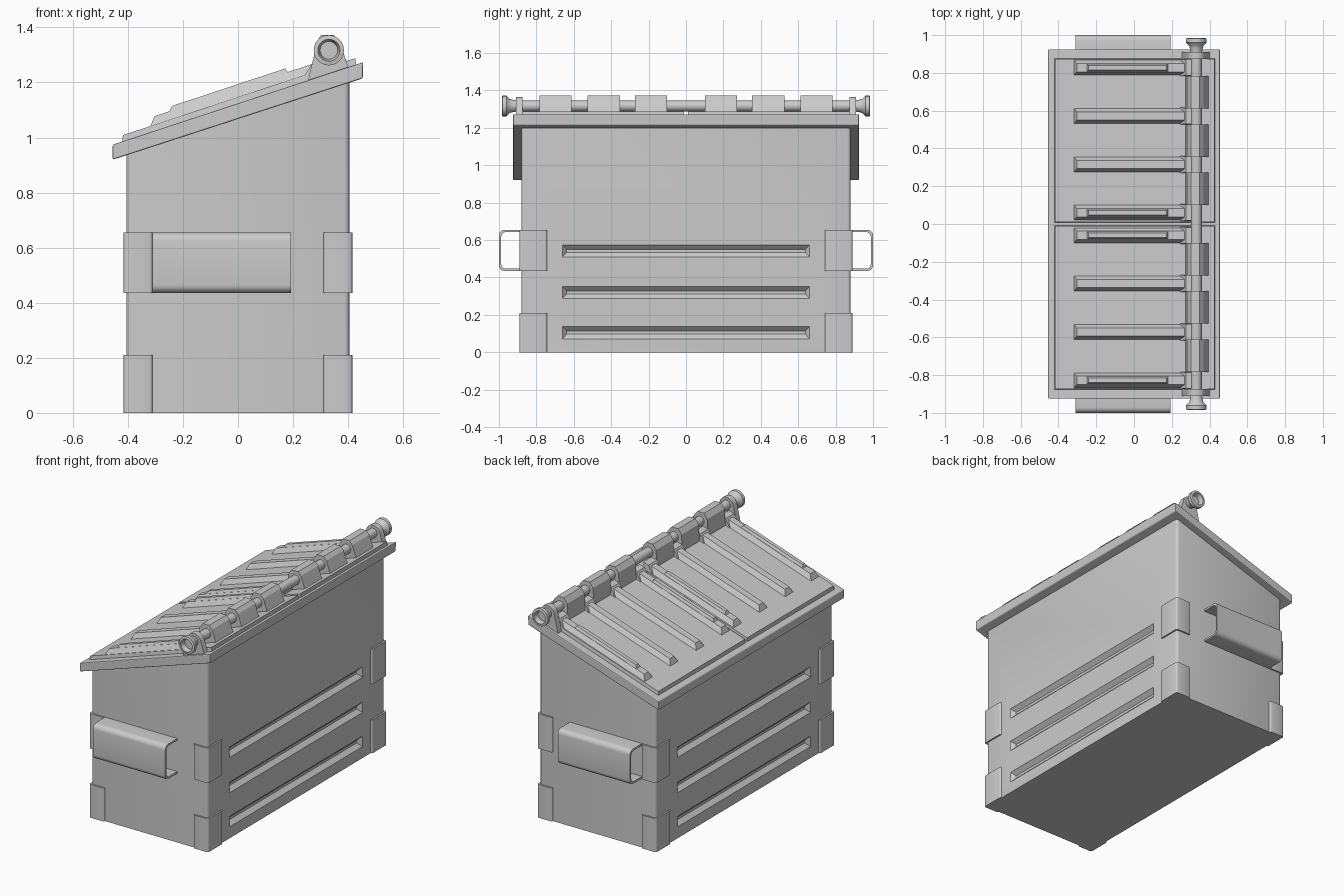
import bpy, bmesh, math

if "Cube" in bpy.data.objects:
    bpy.data.objects.remove(bpy.data.objects["Cube"])

SLOPE = 0.331


def top(x):
    """Height of the sloping rim surface at x."""
    return 1.125 + SLOPE * x


def finish(name, bm, smooth=False):
    bmesh.ops.recalc_face_normals(bm, faces=bm.faces)
    me = bpy.data.meshes.new(name)
    bm.to_mesh(me)
    bm.free()
    ob = bpy.data.objects.new(name, me)
    bpy.context.collection.objects.link(ob)
    bpy.ops.object.select_all(action='DESELECT')
    bpy.context.view_layer.objects.active = ob
    ob.select_set(True)
    if smooth:
        bpy.ops.object.shade_smooth_by_angle(angle=math.radians(35))
    return ob


def prism(name, pts, y0, y1, bevel=0, upright=False, smooth=False):
    """Extrude an xz profile along y; optionally bevel (upright = vertical edges only)."""
    bm = bmesh.new()
    face = bm.faces.new([bm.verts.new((x, y0, z)) for x, z in pts])
    ext = bmesh.ops.extrude_face_region(bm, geom=[face])
    for v in ext['geom']:
        if isinstance(v, bmesh.types.BMVert):
            v.co.y = y1
    if bevel:
        edges = [e for e in bm.edges if not upright or
                 (e.verts[0].co - e.verts[1].co).xy.length < 1e-4]
        bmesh.ops.bevel(bm, geom=edges, offset=bevel, segments=3 if upright else 2,
                        profile=0.5, affect='EDGES')
    return finish(name, bm, smooth)


def frustum(name, base, cap, place):
    """Join two rectangles (u0, u1, v0, v1, height), mapped to space by place(u, v, h)."""
    bm = bmesh.new()
    rings = []
    for u0, u1, v0, v1, h in (base, cap):
        rings.append([bm.verts.new(place(u, v, h)) for u, v in
                      ((u0, v0), (u1, v0), (u1, v1), (u0, v1))])
    a, b = rings
    bm.faces.new(a)
    bm.faces.new(b)
    for i in range(4):
        j = (i + 1) % 4
        bm.faces.new((a[i], a[j], b[j], b[i]))
    return finish(name, bm)


def lathe(name, profile, centre, sign=1, sides=24):
    """Revolve (radius, y) points about an axis parallel to y."""
    bm = bmesh.new()
    vs = [bm.verts.new((centre[0] + r, sign * y, centre[1])) for r, y in profile]
    es = [bm.edges.new(p) for p in zip(vs, vs[1:])]
    bmesh.ops.spin(bm, geom=vs + es, cent=(centre[0], 0, centre[1]), axis=(0, 1, 0),
                   angle=2 * math.pi, steps=sides, use_merge=True)
    bmesh.ops.remove_doubles(bm, verts=bm.verts, dist=1e-5)
    return finish(name, bm, True)


def on_lid(u, v, h):
    return (u, v, top(u) + h)


# Body with sloping top
body = prism('body', [(-0.405, 0), (0.405, 0), (0.405, top(0.405) - 0.03),
                      (-0.405, top(-0.405) - 0.03)], -0.88, 0.88, 0.018, True, True)

# Pressed grooves on both long sides
for s in (-1, 1):
    for z in (0.105, 0.32, 0.542):
        def on_side(u, v, h, s=s):
            return (s * (0.405 + h), u, v)
        # Extend the slanted walls slightly outside for a clean cut
        cut = frustum('groove_cutter', (-0.67, 0.67, z - 0.043, z + 0.043, 0.01),
                      (-0.638, 0.638, z - 0.008, z + 0.008, -0.025), on_side)
        cut.hide_render = True
        bpy.context.view_layer.objects.active = body
        mod = body.modifiers.new('groove', 'BOOLEAN')
        mod.operation, mod.object, mod.solver = 'DIFFERENCE', cut, 'EXACT'
        bpy.ops.object.modifier_apply(modifier=mod.name)
        bpy.data.objects.remove(cut)

# Rim around the top
prism('rim', [(-0.455, top(-0.455) - 0.055), (0.453, top(0.453) - 0.06),
              (0.455, top(0.45)), (-0.455, top(-0.455))], -0.925, 0.925, 0.005)

# Corner plates, low and mid height
for sx in (-1, 1):
    for sy in (-1, 1):
        for z0, z1 in ((0, 0.21), (0.435, 0.655)):
            x0, x1 = sorted((sx * 0.31, sx * 0.415))
            y0, y1 = sorted((sy * 0.742, sy * 0.89))
            prism('corner_plate', [(x0, z0), (x1, z0), (x1, z1), (x0, z1)],
                  y0, y1, 0.012, True, True)

# Fork sleeves: open C section welded to each end wall
for s in (-1, 1):
    path = [(0.872, 0.435)]
    for cz, a0 in ((0.465, -90), (0.625, 0)):
        for k in range(6):
            a = math.radians(a0 + 18 * k)
            path.append((0.97 + 0.03 * math.cos(a), cz + 0.03 * math.sin(a)))
    path.append((0.872, 0.655))
    inner = [(0.872 if y < 0.88 else 0.935 + (y - 0.935) * 0.82,
              0.545 + (z - 0.545) * 0.89) for y, z in path]
    bm = bmesh.new()
    grid = [[[bm.verts.new((x, s * y, z)) for y, z in p] for p in (path, inner)]
            for x in (-0.31, 0.193)]
    for i in range(len(path) - 1):
        (a, b), (c, d) = grid
        for p, q in ((a, c), (c, d), (d, b), (b, a)):
            bm.faces.new((p[i], p[i + 1], q[i + 1], q[i]))
    finish('fork_sleeve', bm, True)

HINGE = (0.33, 1.317)
for s in (-1, 1):
    # Lid panel
    frustum('lid_panel', (-0.422, 0.43, s * 0.008, s * 0.877, -0.01),
            (-0.418, 0.426, s * 0.011, s * 0.873, 0.022), on_lid)

    # Lid ribs; the outermost and innermost carry a second raised step
    for i, y in enumerate((0.06, 0.315, 0.572, 0.828)):
        y *= s
        frustum('lid_rib', (-0.32, 0.30, y - 0.042, y + 0.042, 0.018),
                (-0.303, 0.30, y - 0.022, y + 0.022, 0.053), on_lid)
        frustum('rib_foot', (0.24, 0.31, y - 0.045, y + 0.045, 0.018),
                (0.275, 0.31, y - 0.042, y + 0.042, 0.062), on_lid)
        if i in (0, 3):
            frustum('rib_step', (-0.25, 0.182, y - 0.021, y + 0.021, 0.05),
                    (-0.24, 0.172, y - 0.012, y + 0.012, 0.069), on_lid)

    # Hinge knuckles between the ribs
    for y in (0.187, 0.44, 0.697):
        prism('hinge_knuckle', [(0.272, 1.225), (0.28, 1.34), (0.302, 1.372),
                                (0.348, 1.372), (0.368, 1.35), (0.40, 1.26)],
              s * y - 0.086, s * y + 0.086)

    # End bracket with rounded head
    head = [(HINGE[0] + 0.048 * math.cos(math.radians(a)),
             HINGE[1] + 0.048 * math.sin(math.radians(a))) for a in range(15, 166, 15)]
    y0, y1 = sorted((s * 0.873, s * 0.91))
    prism('hinge_bracket', [(0.25, 1.19), (0.405, 1.24)] + head, y0, y1, smooth=True)

    # Flared hollow pipe end
    lathe('pipe_end', [(0.03, 0.905), (0.034, 0.93), (0.038, 0.943), (0.055, 0.96),
                       (0.055, 0.982), (0.04, 0.985), (0.032, 0.955), (0, 0.955)],
          HINGE, s)

# Hinge pipe
lathe('hinge_pipe', [(0, -0.93), (0.029, -0.93), (0.029, 0.93), (0, 0.93)], HINGE)
